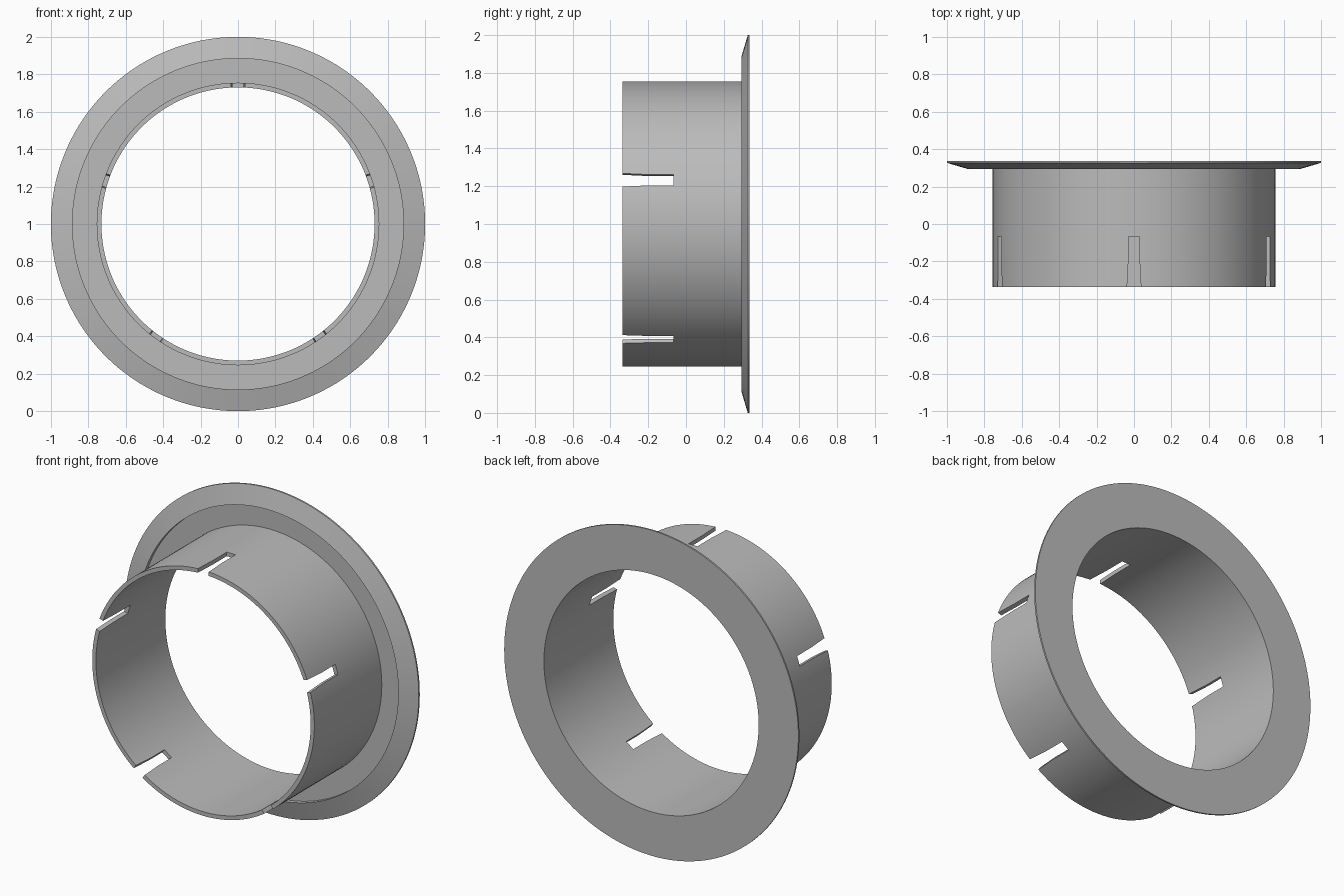
import bpy
import bmesh
import math
from mathutils import Matrix, Vector

if "Cube" in bpy.data.objects:
    bpy.data.objects.remove(bpy.data.objects["Cube"], do_unlink=True)

SEGMENTS = 160
SLOTS = 5
CENTRE = Vector((0, 0, 1))

grey = bpy.data.materials.new("plain grey")
grey.use_nodes = True
colour = (0.5, 0.5, 0.5, 1)
grey.diffuse_color = colour
grey.node_tree.nodes["Principled BSDF"].inputs["Base Color"].default_value = colour


def make_object(name, bm):
    bmesh.ops.recalc_face_normals(bm, faces=bm.faces)
    mesh = bpy.data.meshes.new(name)
    bm.to_mesh(mesh)
    bm.free()
    mesh.materials.append(grey)
    obj = bpy.data.objects.new(name, mesh)
    bpy.context.collection.objects.link(obj)
    return obj


def lathe(name, profile):
    """Revolve a closed (radius, y) profile about the y axis."""
    bm = bmesh.new()
    rings = []
    for i in range(SEGMENTS):
        a = math.tau * i / SEGMENTS
        rings.append([bm.verts.new(CENTRE + Vector((r * math.cos(a), y, r * math.sin(a))))
                      for r, y in profile])
    n = len(profile)
    for i, ring in enumerate(rings):
        following = rings[(i + 1) % SEGMENTS]
        for j in range(n):
            k = (j + 1) % n
            bm.faces.new((ring[j], ring[k], following[k], following[j]))
    return make_object(name, bm)


# Tube with a bevelled, front-recessed flange at the back
collar = lathe("flanged_collar", [
    (0.73, -0.337), (0.755, -0.337), (0.755, 0.318), (0.885, 0.318),
    (0.885, 0.293), (1.0, 0.327), (1.0, 0.337), (0.73, 0.337)])

# Flared slot cutters spaced evenly round the tube's front edge
half = [(0.03, -0.067), (0.03, -0.2), (0.037, -0.337), (0.037, -0.4)]
outline = half + [(-x, y) for x, y in reversed(half)]
bm = bmesh.new()
for i in range(SLOTS):
    turn = Matrix.Translation(CENTRE) @ Matrix.Rotation(math.tau * i / SLOTS, 4, "Y")
    low, high = [[bm.verts.new(turn @ Vector((x, y, r))) for x, y in outline]
                 for r in (0.6, 0.85)]
    bm.faces.new(low)
    bm.faces.new(high)
    for j in range(len(outline)):
        k = (j + 1) % len(outline)
        bm.faces.new((low[j], low[k], high[k], high[j]))
cutter = make_object("slot_cutter", bm)
cutter.hide_render = True

cut = collar.modifiers.new("slots", "BOOLEAN")
cut.operation = "DIFFERENCE"
cut.solver = "EXACT"
cut.object = cutter

# Apply the cut, then shade smoothly with crisp edges
bpy.ops.object.select_all(action="DESELECT")
collar.select_set(True)
bpy.context.view_layer.objects.active = collar
bpy.ops.object.modifier_apply(modifier=cut.name)
bpy.data.objects.remove(cutter, do_unlink=True)
bpy.ops.object.shade_smooth_by_angle(angle=math.radians(15))
